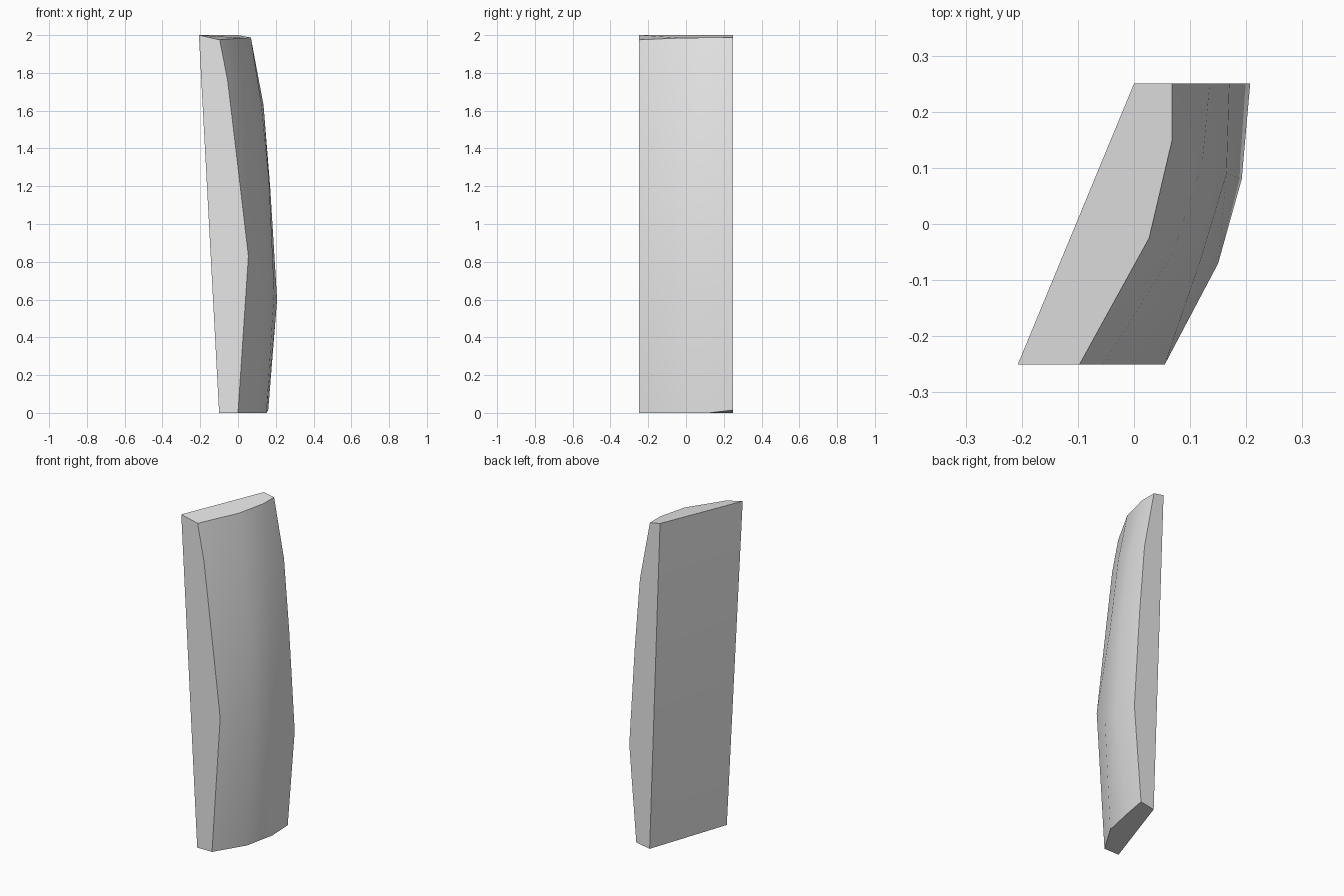
import bpy, bmesh, math

cube = bpy.data.objects.get("Cube")
if cube:
    bpy.data.objects.remove(cube, do_unlink=True)

HALF = 0.25          # half depth of the slab
HEIGHT = 2.0

# Plain grey material
grey = bpy.data.materials.new("plain_grey")
grey.use_nodes = True
colour = (0.8, 0.8, 0.8, 1)
grey.diffuse_color = colour
grey.node_tree.nodes["Principled BSDF"].inputs["Base Color"].default_value = colour

# Bowed face: each row runs from the front edge to the back edge as (x, y, z)
rows = [
    [(0.0, -HALF, 0), (0.11, -0.07, 0), (0.15, 0.12, 0), (0.16, HALF, 0.015)],
    [(0.055, -HALF, 0.83), (0.15, -0.07, 0.72), (0.192, 0.08, 0.64), (0.207, HALF, 0.6)],
    [(0.0, -HALF, 1.3), (0.12, -0.06, 1.25), (0.165, 0.09, 1.22), (0.17, HALF, 1.2)],
    [(-0.055, -HALF, 1.76), (0.07, -0.05, 1.7), (0.122, 0.11, 1.65), (0.135, HALF, 1.63)],
    [(-0.097, -HALF, 1.975), (0.027, -0.025, 1.985), (0.068, 0.15, 1.987), (0.068, HALF, 1.987)],
]


def flat_edge(z, bottom_x, top_x, y):
    """Point on a straight edge of the flat face."""
    return (bottom_x + (top_x - bottom_x) * z / HEIGHT, y, z)


# Loft the rings, closing each one along the flat face
bm = bmesh.new()
rings = []
for i, row in enumerate(rows):
    last = i == len(rows) - 1
    z_front = HEIGHT if last else row[0][2]
    z_back = HEIGHT if last else (row[-1][2] if i else 0)
    ring = row + [flat_edge(z_back, 0.07, 0.0, HALF),
                  flat_edge(z_front, -0.1, -0.207, -HALF)]
    rings.append([bm.verts.new(p) for p in ring])

for low, high in zip(rings, rings[1:]):
    for j in range(len(low)):
        k = (j + 1) % len(low)
        bm.faces.new((low[j], low[k], high[k], high[j]))

# End caps
bm.faces.new(rings[0][::-1])
bm.faces.new(rings[-1])
bmesh.ops.recalc_face_normals(bm, faces=bm.faces[:])

mesh = bpy.data.meshes.new("curved_slab")
bm.to_mesh(mesh)
bm.free()
mesh.materials.append(grey)
slab = bpy.data.objects.new("curved_slab", mesh)
bpy.context.collection.objects.link(slab)

# Smooth the bowed face, keep the outline crisp
bpy.ops.object.select_all(action="DESELECT")
slab.select_set(True)
bpy.context.view_layer.objects.active = slab
bpy.ops.object.shade_smooth_by_angle(angle=math.radians(32))
